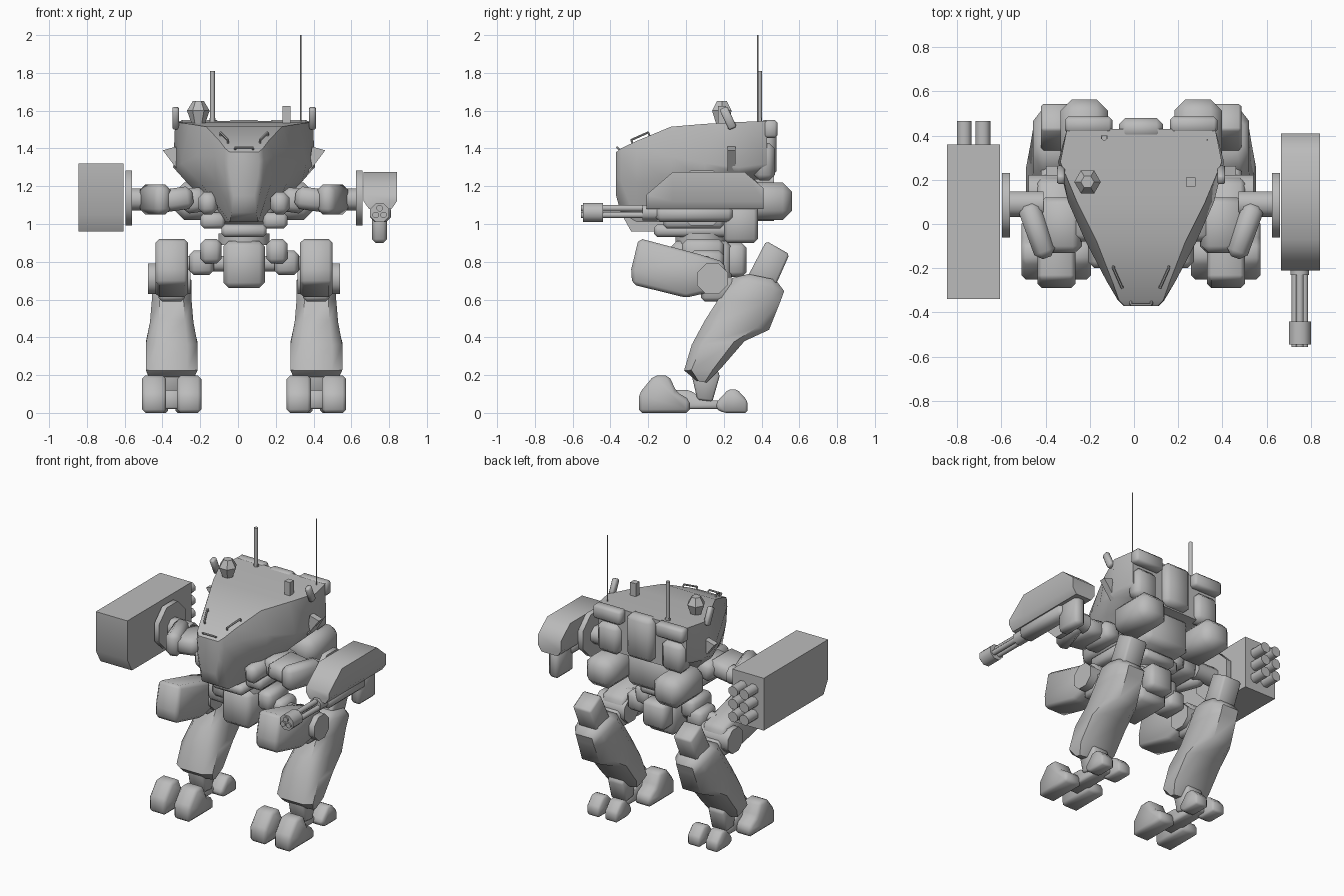
import bpy, bmesh, math
from mathutils import Vector, Matrix

if "Cube" in bpy.data.objects:
    bpy.data.objects.remove(bpy.data.objects["Cube"])

C = 0.032     # centre line of the walker
LEG = 0.383   # leg offset from the centre line

grey = bpy.data.materials.new("hull_grey")
grey.diffuse_color = (0.5, 0.5, 0.5, 1)
grey.use_nodes = True
grey.node_tree.nodes["Principled BSDF"].inputs["Base Color"].default_value = grey.diffuse_color


def finish(name, bm, bevel=0.0, angle=50):
    bmesh.ops.remove_doubles(bm, verts=bm.verts, dist=1e-5)
    if bevel:
        sharp = [e for e in bm.edges if len(e.link_faces) == 2 and e.calc_face_angle() > 0.45]
        bmesh.ops.bevel(bm, geom=sharp, offset=bevel, segments=1, affect='EDGES', clamp_overlap=True)
    bmesh.ops.recalc_face_normals(bm, faces=bm.faces)
    me = bpy.data.meshes.new(name)
    bm.to_mesh(me)
    bm.free()
    me.materials.append(grey)
    ob = bpy.data.objects.new(name, me)
    bpy.context.collection.objects.link(ob)
    bpy.ops.object.select_all(action='DESELECT')
    ob.select_set(True)
    bpy.context.view_layer.objects.active = ob
    bpy.ops.object.shade_smooth_by_angle(angle=math.radians(angle))
    return ob


def loft(name, rings, bevel=0.0, angle=50):
    """Skin a list of equally sized closed rings and cap both ends."""
    bm = bmesh.new()
    vs = [[bm.verts.new(p) for p in r] for r in rings]
    n = len(vs[0])
    for a, b in zip(vs, vs[1:]):
        for i in range(n):
            j = (i + 1) % n
            bm.faces.new((a[i], a[j], b[j], b[i]))
    bm.faces.new(vs[0][::-1])
    bm.faces.new(vs[-1])
    return finish(name, bm, bevel, angle)


def plate(name, x0, x1, yz, bevel=0.0):
    """Side profile (y, z) extruded from x0 to x1."""
    return loft(name, [[(x, y, z) for y, z in yz] for x in (x0, x1)], bevel)


def box(name, x, y, z, bevel=0.015, tilt=None):
    """Box from three (min, max) spans, optionally tilted as (axis, degrees)."""
    c = Vector([sum(s) / 2 for s in (x, y, z)])
    d = [abs(s[1] - s[0]) for s in (x, y, z)]
    m = Matrix.Translation(c)
    if tilt:
        m = m @ Matrix.Rotation(math.radians(tilt[1]), 4, tilt[0])
    bm = bmesh.new()
    bmesh.ops.create_cube(bm, size=1, matrix=m @ Matrix.Diagonal((*d, 1)))
    return finish(name, bm, min(bevel, min(d) * 0.3))


def rod(name, p, q, r, n=8, r2=None):
    p, q = Vector(p), Vector(q)
    m = Matrix.Translation((p + q) / 2) @ (q - p).to_track_quat('Z', 'Y').to_matrix().to_4x4()
    m = m @ Matrix.Rotation(math.pi / n, 4, 'Z')
    bm = bmesh.new()
    bmesh.ops.create_cone(bm, cap_ends=True, segments=n, radius1=r, radius2=r if r2 is None else r2,
                          depth=(q - p).length, matrix=m)
    return finish(name, bm)


# Hull: sections along y (y, top half width, top z, mid half width, mid z, low half width, bottom z)
secs = [(-0.37, .075, 1.38, .08, 1.33, .055, 1.15), (-0.345, .10, 1.40, .105, 1.34, .065, 1.06),
        (-0.26, .13, 1.44, .155, 1.36, .075, 1.01), (-0.08, .20, 1.515, .25, 1.36, .10, 1.01),
        (0.10, .29, 1.53, .33, 1.32, .17, 1.08), (0.28, .365, 1.54, .375, 1.30, .25, 1.23),
        (0.43, .335, 1.545, .335, 1.32, .24, 1.24)]
loft("hull", [[(C + s * w, y, z) for s, w, z in
               ((-1, wt, zt), (1, wt, zt), (1, wm, zm), (1, wm * .93, zm * .6 + zb * .4),
                (1, wb, zb), (-1, wb, zb), (-1, wm * .93, zm * .6 + zb * .4), (-1, wm, zm))]
              for y, wt, zt, wm, zm, wb, zb in secs], 0, 50)
box("hull_rear_core", (C - .1, C + .1), (.38, .48), (1.25, 1.55), .03)

# Lower torso, turntable and pelvis
box("torso_core", (C - .17, C + .17), (-.1, .38), (1.0, 1.26), .04)
box("chin_block", (C - .12, C + .12), (-.17, .3), (.93, 1.0), .02)
rod("turntable", (C, .08, .89), (C, .08, .95), .14, 12)
box("pelvis", (C - .11, C + .11), (-.08, .24), (.66, .91), .03)
box("pelvis_rear", (C - .09, C + .09), (.2, .32), (.72, .9), .025)

# Roof equipment
rod("thick_antenna", (-.135, .39, 1.5), (-.135, .39, 1.81), .013)
rod("thin_antenna", (.332, .38, 1.5), (.332, .38, 2.0), .004, 6)
rod("sensor_base", (-.21, .19, 1.53), (-.21, .19, 1.6), .035, 6, .06)
rod("sensor_head", (-.21, .19, 1.6), (-.21, .19, 1.65), .06, 6, .03)
rod("roof_stub", (.256, .19, 1.52), (.256, .19, 1.625), .03, 4)
box("roof_hatch_catch", (-.15, -.12), (.385, .4), (1.53, 1.56), 0)


def handle(name, a, b, lift):
    a, b = Vector(a), Vector(b)
    u = Vector(lift)
    for i, (p, q) in enumerate(((a, a + u), (a + u, b + u), (b + u, b))):
        rod(f"{name}_{i}", p, q, .006, 6)


handle("nose_handle", (C - .047, -.34, 1.385), (C + .047, -.34, 1.385), (0, -.025, .02))

for s, side in ((-1, "left"), (1, "right")):
    def X(a, b): return (C + s * a, C + s * b)

    # Hull fittings
    handle(f"{side}_hull_handle", (C + s * .085, -.28, 1.42), (C + s * .125, -.19, 1.46), (0, -.01, .025))
    loft(f"{side}_cheek_fin", [[(C + s * x, y, z) for x, z in ((.34, 1.27), (.36, 1.41), (.43, 1.39))]
                              for y in (.22, .262)])
    box(f"{side}_lamp", X(.345, .38), (.2, .245), (1.5, 1.62), .008, ('X', 25))
    box(f"{side}_rear_bar", X(.13, .345), (.41, .485), (1.455, 1.55), .015)
    box(f"{side}_rear_vent", X(.16, .33), (.36, .47), (1.23, 1.43), .03)
    box(f"{side}_rear_pod", X(.15, .365), (.24, .562), (1.02, 1.22), .05)
    box(f"{side}_torso_flank", X(.14, .24), (-.2, .12), (1.05, 1.17), .03)
    box(f"{side}_torso_foot", X(.1, .23), (-.12, .2), (.975, 1.06), .02)

    # Arm root, upper arm, elbow rod and mounting disc
    box(f"{side}_shoulder", X(.2, .33), (-.08, .16), (1.06, 1.19), .03, ('Y', s * 8))
    box(f"{side}_upper_arm", X(.27, .46), (-.13, .12), (1.07, 1.19), .03, ('Y', s * 8))
    box(f"{side}_elbow", X(.42, .52), (-.16, .1), (1.05, 1.21), .035, ('Z', -s * 20))
    rod(f"{side}_forearm", (C + s * .44, .09, 1.13), (C + s * .61, .09, 1.13), .062, 8)
    rod(f"{side}_mount_disc", (C + s * .592, .085, 1.138), (C + s * .628, .085, 1.138), .157, 8)

    # Hip
    box(f"{side}_hip_block", X(.12, .23), (-.02, .2), (.79, .92), .025)
    box(f"{side}_hip_joint", X(.16, .29), (.02, .2), (.73, .86), .025)
    rod(f"{side}_hip_axle", (C + s * .08, .1, .79), (C + s * .34, .1, .79), .045, 8)

    # Thigh and knee
    plate(f"{side}_thigh", *X(LEG - .086, LEG + .086),
          [(-.25, .925), (.07, .84), (.2, .8), (.225, .68), (.13, .64), (0, .61), (-.285, .68), (-.29, .76)], .02)
    rod(f"{side}_knee", (C + s * (LEG - .1), .14, .71), (C + s * (LEG + .125), .14, .71), .088, 8)
    box(f"{side}_knee_link", X(LEG - .07, LEG + .07), (.08, .26), (.59, .72), .02)

    # Calf: sections from ankle up (front y, z, back y, z, half width)
    calf = [((.055, .17), (.11, .16), .11), ((-.01, .225), (.18, .23), .137), ((.03, .36), (.31, .38), .137),
            ((.10, .49), (.44, .44), .115), ((.17, .60), (.50, .59), .105), ((.25, .715), (.52, .645), .105),
            ((.33, .735), (.475, .705), .085)]
    rings = []
    for f, b, w in calf:
        ring = []
        for t, k in ((0, -.6), (0, .6), (.2, 1), (.8, 1), (1, .6), (1, -.6), (.8, -1), (.2, -1)):
            ring.append((C + s * LEG + w * k, f[0] + (b[0] - f[0]) * t, f[1] + (b[1] - f[1]) * t))
        rings.append(ring)
    loft(f"{side}_calf", rings)
    plate(f"{side}_calf_top", *X(LEG - .07, LEG + .07), [(.425, .91), (.548, .84), (.45, .62), (.31, .69)], .012)

    # Ankle and foot
    plate(f"{side}_ankle", *X(LEG - .06, LEG + .06),
          [(.03, .2), (.06, .07), (.14, .06), (.18, .2), (.12, .3), (.06, .3)], .01)
    plate(f"{side}_foot_bar", *X(LEG - .05, LEG + .05),
          [(-.1, .02), (-.1, .12), (.02, .12), (.1, .07), (.24, .06), (.24, .02)], .01)
    for k in (-1, 1):
        x = C + s * LEG + k * .093
        plate(f"{side}_front_toe", x - .064, x + .064,
              [(-.25, 0), (-.25, .1), (-.17, .198), (-.09, .198), (-.05, .11), (.02, .07), (.02, 0)], .018)
        x = C + s * LEG + k * .068
        plate(f"{side}_rear_toe", x - .048, x + .048,
              [(.16, .02), (.16, .055), (.225, .125), (.27, .125), (.325, .065), (.325, 0), (.2, 0)], .012)

# Left missile pod with rear tubes
plate("missile_pod", -.845, -.605,
      [(-.34, 1.05), (-.34, 1.32), (.36, 1.32), (.36, .96), (-.29, .96)])
for i in range(2):
    for j in range(3):
        x, z = -.767 + .084 * i, 1.05 + .088 * j
        rod("missile_tube", (x, .33, z), (x, .465, z), .036, 8)

# Right rotary gun
loft("gun_shroud", [[(.753 + w, y, z) for w, z in ((-.088, t), (.088, t), (.088, 1.12), (.06, 1.08), (-.06, 1.08), (-.088, 1.12))]
                    for y, t in ((-.21, 1.155), (-.07, 1.275), (.31, 1.275), (.41, 1.19))])
box("gun_housing", (.70, .81), (-.16, .25), (1.01, 1.1), .025)
box("gun_feed", (.71, .79), (.2, .38), (.9, 1.11), .02)
rod("gun_collar", (.75, -.23, 1.06), (.75, -.15, 1.06), .045, 8)
rod("gun_muzzle", (.75, -.545, 1.06), (.75, -.44, 1.06), .054, 8)
for k in range(3):
    a = math.radians(90 + 120 * k)
    x, z = .75 + .024 * math.cos(a), 1.06 + .024 * math.sin(a)
    rod("gun_barrel", (x, -.555, z), (x, -.16, z), .018, 8)
